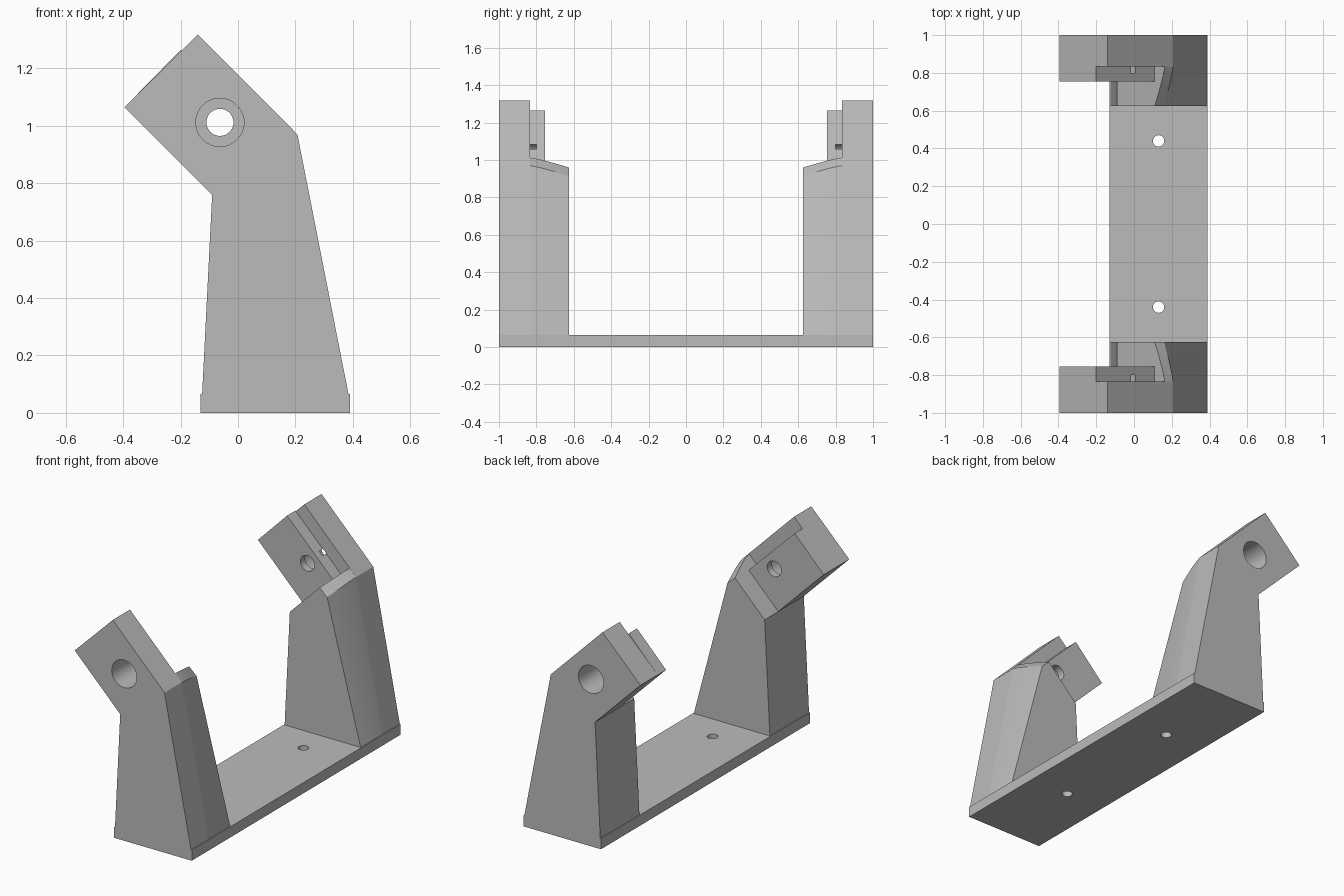
import bpy, bmesh, math

old = bpy.data.objects.get("Cube")
if old:
    bpy.data.objects.remove(old, do_unlink=True)

grey = bpy.data.materials.new("plain_grey")
grey.use_nodes = True
COLOUR = (0.5, 0.5, 0.5, 1)
grey.diffuse_color = COLOUR
grey.node_tree.nodes["Principled BSDF"].inputs["Base Color"].default_value = COLOUR


def loft(name, sections):
    """Solid through matching (x, z) profiles, each given with its y."""
    bm = bmesh.new()
    rings = [[bm.verts.new((x, y, z)) for x, z in pts] for y, pts in sections]
    for a, b in zip(rings, rings[1:]):
        for i in range(len(a)):
            j = (i + 1) % len(a)
            bm.faces.new((a[i], a[j], b[j], b[i]))
    bm.faces.new(rings[0])
    bm.faces.new(rings[-1])
    bmesh.ops.recalc_face_normals(bm, faces=bm.faces)
    mesh = bpy.data.meshes.new(name)
    bm.to_mesh(mesh)
    bm.free()
    obj = bpy.data.objects.new(name, mesh)
    bpy.context.collection.objects.link(obj)
    mesh.materials.append(grey)
    return obj


def select(obj):
    bpy.ops.object.select_all(action='DESELECT')
    obj.select_set(True)
    bpy.context.view_layer.objects.active = obj


def drill(obj, centre, radius, depth, along_y=False):
    """Cut a round hole of the given depth, centred on a point."""
    rotation = (math.pi / 2, 0, 0) if along_y else (0, 0, 0)
    bpy.ops.mesh.primitive_cylinder_add(vertices=48, radius=radius, depth=depth,
                                        location=centre, rotation=rotation)
    cutter = bpy.context.object
    cutter.hide_render = True
    cutter.data.materials.append(grey)
    mod = obj.modifiers.new("hole", 'BOOLEAN')
    mod.operation = 'DIFFERENCE'
    mod.solver = 'EXACT'
    mod.object = cutter
    select(obj)
    bpy.ops.object.modifier_apply(modifier=mod.name)
    bpy.data.objects.remove(cutter, do_unlink=True)


def smooth(obj):
    select(obj)
    bpy.ops.object.shade_smooth_by_angle(angle=math.radians(28))


# Base plate with two screw holes
plate = [(-0.13, 0), (0.39, 0), (0.39, 0.065), (-0.13, 0.065)]
base = loft("base_plate", [(-1, plate), (1, plate)])
for y in (-0.44, 0.44):
    drill(base, (0.13, y, 0.03), 0.03, 0.3)
smooth(base)

# Shared profiles
FOOT_L, FOOT_R, ELBOW = (-0.125, 0.065), (0.385, 0.065), (-0.09, 0.76)
HEAD_TIP = (-0.395, 1.065)
outer = [FOOT_L, FOOT_R, (0.207, 0.97), (-0.14, 1.318), HEAD_TIP, ELBOW]
pad = [ELBOW, (0.108, 0.958), (-0.2, 1.264), HEAD_TIP]
HOLE_X, HOLE_Z = -0.063, 1.012
Y_OUT, Y_HEAD, Y_PAD, Y_IN = 1.0, 0.835, 0.755, 0.625


def column_profile(t):
    """Column section whose top corner leans back as t goes 0 to 1."""
    e = t ** 1.2
    shoulder = (0.207 - 0.047 * e, 0.97 - 0.055 * e)
    ridge = (0.163 - 0.053 * e, 1.013 - 0.053 * e)
    return [FOOT_L, FOOT_R, shoulder, ridge, ELBOW]


for side, label in ((-1, "front"), (1, "back")):
    # Outer slab with angled head and wide bore
    slab = loft(label + "_bracket", [(side * Y_OUT, outer), (side * Y_HEAD, outer)])
    drill(slab, (HOLE_X, side * 0.9, HOLE_Z), 0.084, 0.4, True)
    smooth(slab)

    # Inner column with eased shoulder
    steps = 8
    sections = [(side * (Y_HEAD + (Y_IN - Y_HEAD) * i / steps), column_profile(i / steps))
                for i in range(steps + 1)]
    smooth(loft(label + "_column", sections))

    # Raised pad: the wide bore ends inside it, a narrow hole goes through
    block = loft(label + "_pad", [(side * Y_HEAD, pad), (side * Y_PAD, pad)])
    drill(block, (HOLE_X, side * 0.9, HOLE_Z), 0.084, 0.2, True)
    drill(block, (HOLE_X, side * 0.8, HOLE_Z), 0.047, 0.3, True)
    smooth(block)
